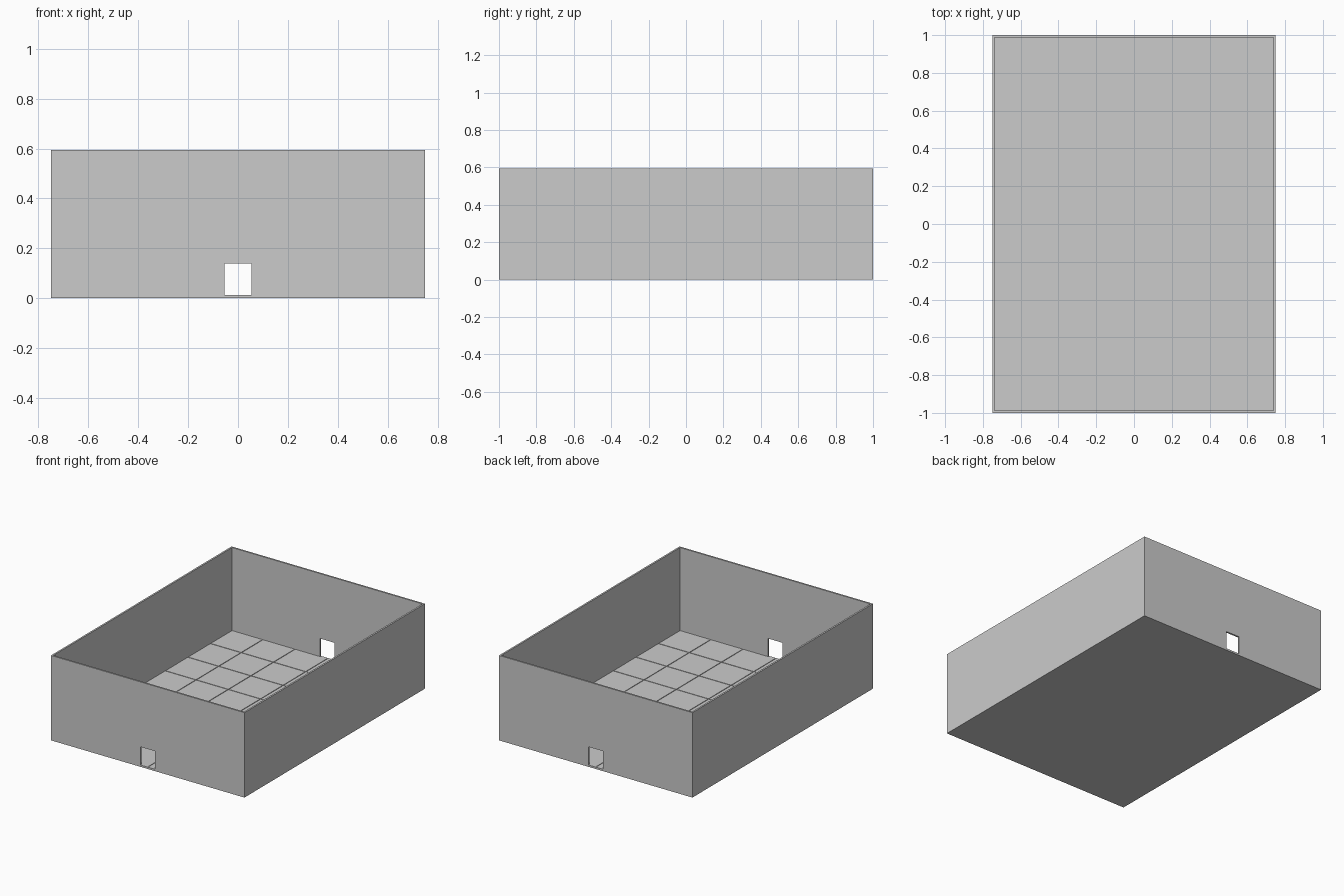
import bpy
import bmesh

if "Cube" in bpy.data.objects:
    bpy.data.objects.remove(bpy.data.objects["Cube"], do_unlink=True)

WIDTH, LENGTH, HEIGHT = 1.5, 2.0, 0.595
WALL = 0.012
SLAB, TILE_TOP = 0.009, 0.013
PITCH, GAP = 0.25, 0.005
DOOR_HALF, DOOR_TOP = 0.055, 0.14

# One plain grey for everything
grey = bpy.data.materials.new("plain_grey")
grey.use_nodes = True
colour = (0.6, 0.6, 0.6, 1)
grey.diffuse_color = colour
grey.node_tree.nodes["Principled BSDF"].inputs["Base Color"].default_value = colour


def add_box(bm, low, high):
    verts = bmesh.ops.create_cube(bm, size=1)["verts"]
    for v in verts:
        for i in range(3):
            v.co[i] = high[i] if v.co[i] > 0 else low[i]


def make_object(name, bm):
    bmesh.ops.recalc_face_normals(bm, faces=bm.faces)
    mesh = bpy.data.meshes.new(name)
    bm.to_mesh(mesh)
    bm.free()
    mesh.materials.append(grey)
    obj = bpy.data.objects.new(name, mesh)
    bpy.context.collection.objects.link(obj)
    return obj


# Open-topped room: inset the top of a box and push it down to the slab
bm = bmesh.new()
add_box(bm, (-WIDTH / 2, -LENGTH / 2, 0), (WIDTH / 2, LENGTH / 2, HEIGHT))
bm.normal_update()
top = max(bm.faces, key=lambda f: f.calc_center_median().z)
bmesh.ops.inset_region(bm, faces=[top], thickness=WALL, use_even_offset=True)
pit = bmesh.ops.extrude_face_region(bm, geom=[top])["geom"]
if top.is_valid:
    bmesh.ops.delete(bm, geom=[top], context="FACES_ONLY")
for v in pit:
    if isinstance(v, bmesh.types.BMVert):
        v.co.z = SLAB
room = make_object("room_walls", bm)

# Doorways through both end walls
bm = bmesh.new()
add_box(bm, (-DOOR_HALF, -LENGTH, TILE_TOP), (DOOR_HALF, LENGTH, DOOR_TOP))
cutter = make_object("doorway_cutter", bm)
cutter.hide_render = True
cutter.hide_viewport = True
cutter.display_type = "WIRE"
cut = room.modifiers.new("doorways", "BOOLEAN")
cut.operation = "DIFFERENCE"
cut.solver = "EXACT"
cut.object = cutter

# Floor tiles with narrow joints, trimmed where they meet the walls
bm = bmesh.new()
columns, rows = round(WIDTH / PITCH), round(LENGTH / PITCH)
limit_x, limit_y = WIDTH / 2 - WALL, LENGTH / 2 - WALL
for i in range(columns):
    for j in range(rows):
        x, y = i * PITCH - WIDTH / 2, j * PITCH - LENGTH / 2
        low = (max(x + GAP / 2, -limit_x), max(y + GAP / 2, -limit_y), SLAB)
        high = (min(x + PITCH - GAP / 2, limit_x),
                min(y + PITCH - GAP / 2, limit_y), TILE_TOP)
        add_box(bm, low, high)
make_object("floor_tiles", bm)
